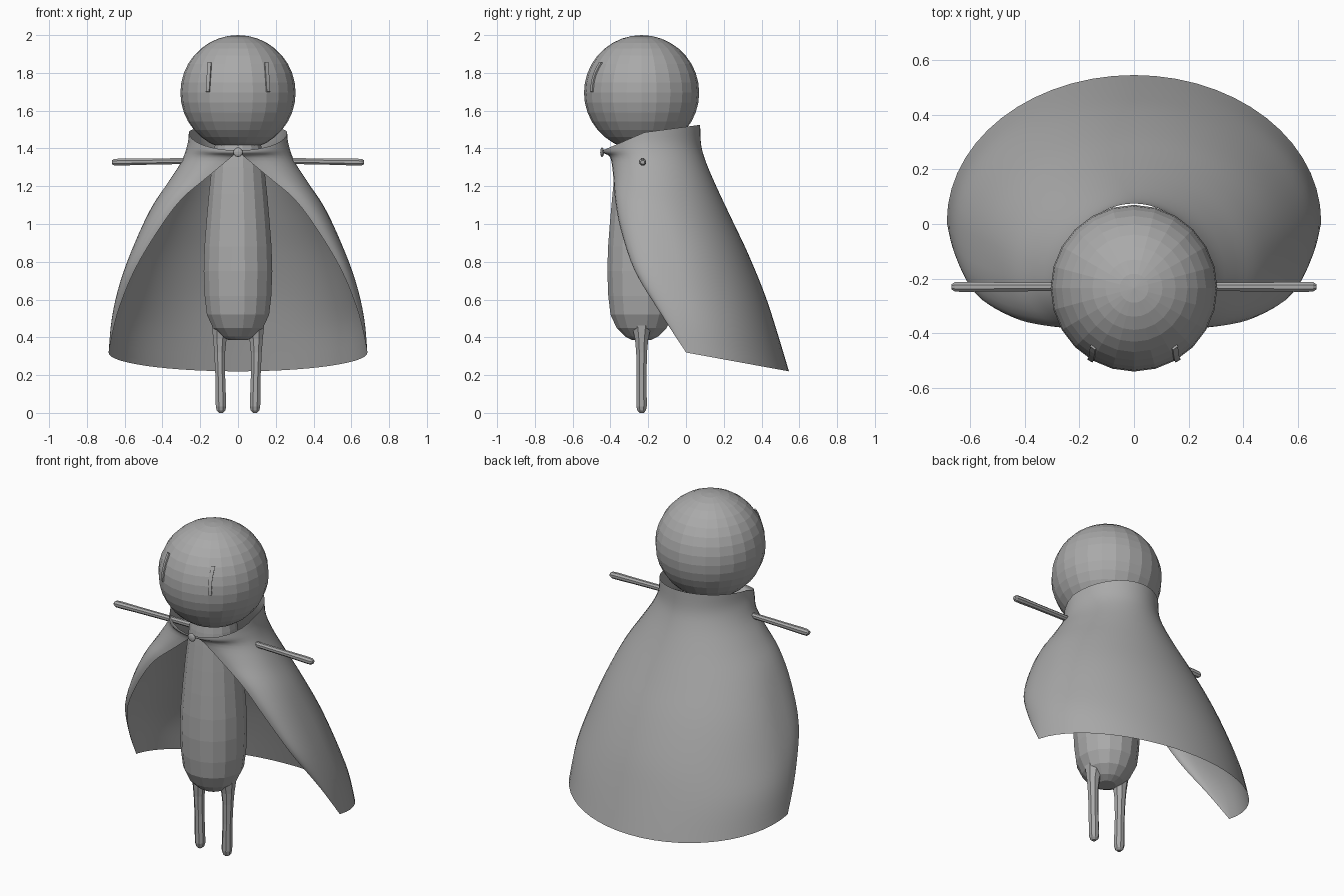
import bpy, bmesh, math
from mathutils import Vector

if "Cube" in bpy.data.objects:
    bpy.data.objects.remove(bpy.data.objects["Cube"])

CY = -0.235                      # depth of the figure's axis
grey = bpy.data.materials.new("plain grey")
grey.diffuse_color = (0.4, 0.4, 0.4, 1)
grey.use_nodes = True
grey.node_tree.nodes["Principled BSDF"].inputs["Base Color"].default_value = grey.diffuse_color


def finish(name, bm, smooth=False):
    """Turn a bmesh into a named object in the single grey colour."""
    bmesh.ops.remove_doubles(bm, verts=bm.verts, dist=0.0005)
    bmesh.ops.recalc_face_normals(bm, faces=bm.faces)
    me = bpy.data.meshes.new(name)
    bm.to_mesh(me)
    bm.free()
    me.materials.append(grey)
    for p in me.polygons:
        p.use_smooth = smooth
    ob = bpy.data.objects.new(name, me)
    bpy.context.collection.objects.link(ob)
    return ob


def skin(bm, rows, closed=False):
    """Join rows of points with quads."""
    vs = [[bm.verts.new(p) for p in r] for r in rows]
    n = len(vs[0])
    for a, b in zip(vs, vs[1:]):
        for i in range(n if closed else n - 1):
            j = (i + 1) % n
            bm.faces.new((a[i], a[j], b[j], b[i]))
    return vs


def tube(name, stations, sides, axis):
    """Closed faceted tube through (centre, radius) stations."""
    bm = bmesh.new()
    rows = []
    for c, r in stations:
        ring = []
        for i in range(sides):
            t = math.tau * (i + 0.5) / sides
            a, b = r * math.cos(t), r * math.sin(t)
            ring.append(Vector(c) + Vector((a, b, 0) if axis == "z" else (0, a, b)))
        rows.append(ring)
    vs = skin(bm, rows, True)
    bm.faces.new(vs[0])
    bm.faces.new(vs[-1])
    return finish(name, bm)


def ball(name, centre, scale, u, v):
    bm = bmesh.new()
    bmesh.ops.create_uvsphere(bm, u_segments=u, v_segments=v, radius=1)
    for p in bm.verts:
        p.co = Vector(centre) + p.co * Vector(scale)
    return finish(name, bm)


# head and cape clasp
ball("head", (0, CY, 1.695), Vector((0.305, 0.305, 0.305)), 24, 18)
ball("cape_clasp", (0, -0.444, 1.38), Vector((0.025, 0.01, 0.025)), 12, 8)

# body: long faceted capsule
body = [(0.385, 0.05), (0.405, 0.09), (0.45, 0.135), (0.52, 0.168), (0.62, 0.18),
        (0.75, 0.185), (0.88, 0.181), (1.02, 0.17), (1.16, 0.157), (1.3, 0.142),
        (1.38, 0.132), (1.44, 0.12)]
tube("body", [((0, CY, z), r) for z, r in body], 16, "z")

# limbs and eyes, one pair each
leg = [(0.0, 0.09, 0.012), (0.012, 0.09, 0.024), (0.035, 0.09, 0.03), (0.2, 0.094, 0.028),
       (0.32, 0.097, 0.031), (0.39, 0.096, 0.038), (0.43, 0.092, 0.047), (0.48, 0.085, 0.06)]
arm = [(0.1, 1.335, 0.018), (0.3, 1.333, 0.017), (0.5, 1.33, 0.018), (0.62, 1.328, 0.02),
       (0.655, 1.327, 0.019), (0.667, 1.327, 0.011)]
for s, side in ((-1, "left"), (1, "right")):
    tube(side + "_leg", [((s * x, CY, z), r) for z, x, r in leg], 8, "z")
    tube(side + "_arm", [((s * x, CY + 0.005, z), r) for x, z, r in arm], 8, "x")
    # eye: thin curved strip hugging the head
    bm = bmesh.new()
    rows = []
    for i in range(7):
        z = 1.70 + 0.155 * i / 6
        cx = 0.160 - 0.010 * i / 6
        row = []
        for x in (cx - 0.009, cx + 0.009):
            y = CY - math.sqrt(0.308 ** 2 - x * x - (z - 1.695) ** 2)
            row.append((s * x, y, z))
        rows.append(row)
    skin(bm, rows)
    eye = finish(side + "_eye", bm)
    sol = eye.modifiers.new("thickness", "SOLIDIFY")
    sol.thickness = 0.008
    sol.offset = 0

# cape: each row gives the front edge (x, y, z), widest point (x, y, z), back middle (y, z)
cape = [
    (0.005, -0.440, 1.390, 0.260, -0.22, 1.485, 0.075, 1.525),
    (0.010, -0.435, 1.375, 0.268, -0.22, 1.420, 0.080, 1.420),
    (0.040, -0.400, 1.350, 0.300, -0.20, 1.330, 0.105, 1.330),
    (0.160, -0.385, 1.250, 0.370, -0.18, 1.220, 0.160, 1.200),
    (0.300, -0.375, 1.130, 0.460, -0.15, 1.080, 0.240, 1.030),
    (0.420, -0.345, 0.970, 0.550, -0.11, 0.880, 0.330, 0.840),
    (0.550, -0.270, 0.750, 0.625, -0.08, 0.680, 0.420, 0.620),
    (0.640, -0.130, 0.520, 0.668, -0.02, 0.500, 0.485, 0.420),
    (0.684, 0.000, 0.320, 0.685, 0.010, 0.318, 0.545, 0.220)]


def spline(rows, steps):
    """Smooth interpolation between rows of numbers."""
    out = []
    for i in range(len(rows) - 1):
        p0, p1 = rows[max(i - 1, 0)], rows[i]
        p2, p3 = rows[i + 1], rows[min(i + 2, len(rows) - 1)]
        for k in range(steps):
            t = k / steps
            out.append([0.5 * (2 * b + (c - a) * t + (2 * a - 5 * b + 4 * c - d) * t * t
                               + (3 * b - a - 3 * c + d) * t ** 3)
                        for a, b, c, d in zip(p0, p1, p2, p3)])
    return out + [list(rows[-1])]


bm = bmesh.new()
rows = []
for fx, fy, fz, wx, wy, wz, by, bz in spline(cape, 4):
    half = []
    for i in range(9):           # front edge to widest point
        t = math.pi / 2 * (1 - i / 8)
        c, s = math.cos(t), math.sin(t)
        half.append((fx + (wx - fx) * c, wy + (fy - wy) * s, wz + (fz - wz) * s))
    for i in range(1, 15):       # widest point to back middle
        t = math.pi / 2 * i / 14
        c, s = math.cos(t), math.sin(t)
        half.append((wx * c, wy + (by - wy) * s, wz + (bz - wz) * s))
    rows.append(half + [(-x, y, z) for x, y, z in reversed(half[:-1])])
skin(bm, rows)
finish("cape", bm, True)
